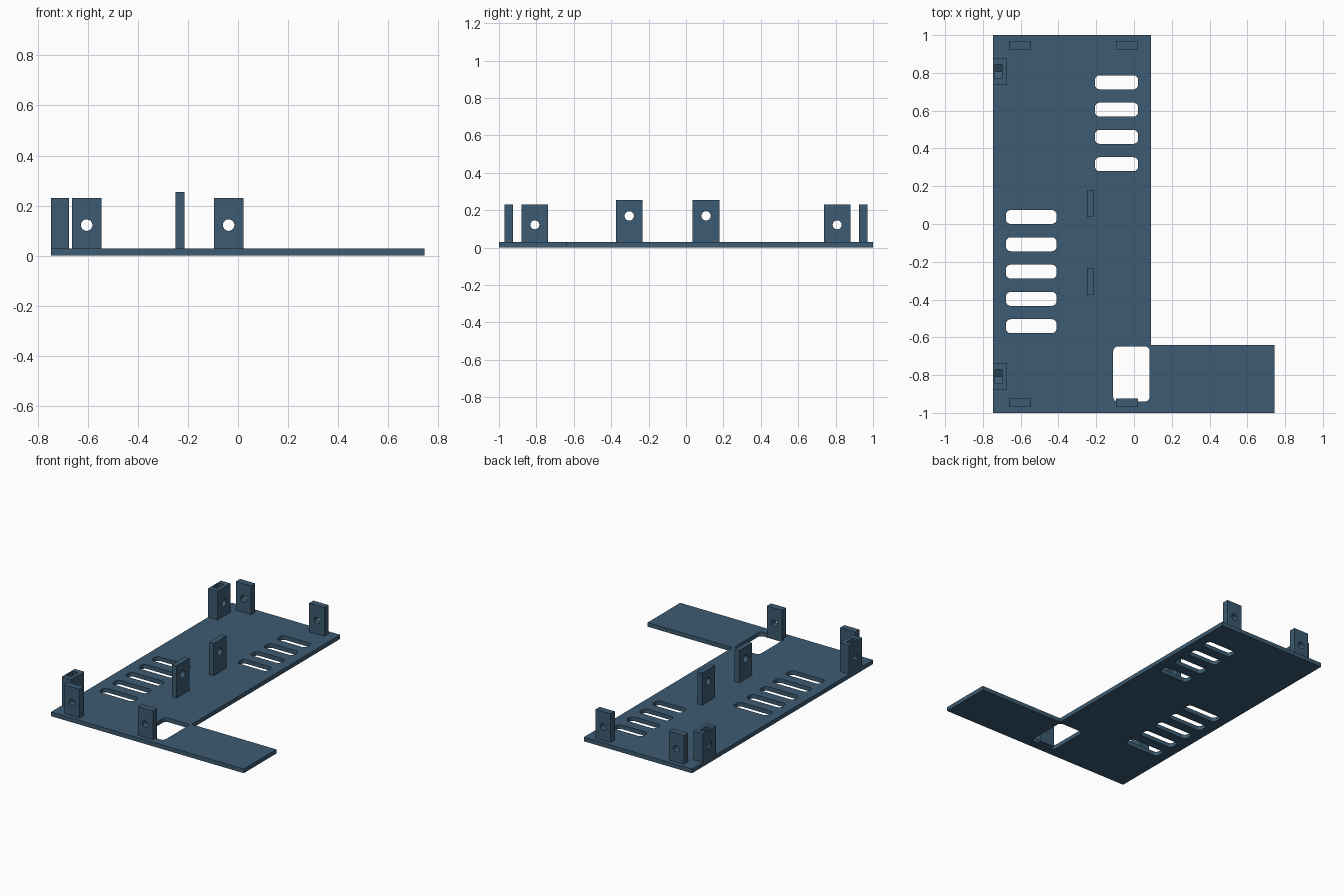
import bpy, bmesh, math
from mathutils import Matrix, Vector

if "Cube" in bpy.data.objects:
    bpy.data.objects.remove(bpy.data.objects["Cube"])

blue = bpy.data.materials.new("slate blue plastic")
blue.diffuse_color = (0.045, 0.105, 0.168, 1)
blue.use_nodes = True
blue.node_tree.nodes["Principled BSDF"].inputs["Base Color"].default_value = blue.diffuse_color

T = 0.029  # plate thickness


def rounded(x0, x1, y0, y1, r=0.025, n=4):
    """Rounded rectangle outline."""
    pts = []
    corners = [(x1 - r, y1 - r), (x0 + r, y1 - r), (x0 + r, y0 + r), (x1 - r, y0 + r)]
    for k, (cx, cy) in enumerate(corners):
        for i in range(n + 1):
            a = math.pi / 2 * (k + i / n)
            pts.append((cx + r * math.cos(a), cy + r * math.sin(a)))
    return pts


def circle(cx, cy, r, n=24):
    return [(cx + r * math.cos(2 * math.pi * i / n), cy + r * math.sin(2 * math.pi * i / n))
            for i in range(n)]


def solid(name, loops, depth, matrix=Matrix()):
    """Extrude an outline with holes from local z = 0 to depth."""
    curve = bpy.data.curves.new(name, 'CURVE')
    curve.dimensions, curve.fill_mode, curve.extrude = '2D', 'BOTH', depth / 2
    for pts in loops:
        s = curve.splines.new('POLY')
        s.points.add(len(pts) - 1)
        for p, (x, y) in zip(s.points, pts):
            p.co = (x, y, 0, 1)
        s.use_cyclic_u = True
    tmp = bpy.data.objects.new(name, curve)
    bpy.context.collection.objects.link(tmp)
    dg = bpy.context.evaluated_depsgraph_get()
    mesh = bpy.data.meshes.new_from_object(tmp.evaluated_get(dg))
    bpy.data.objects.remove(tmp)
    mesh.transform(matrix @ Matrix.Translation((0, 0, depth / 2)))
    bm = bmesh.new()
    bm.from_mesh(mesh)
    bmesh.ops.remove_doubles(bm, verts=bm.verts, dist=1e-5)
    bmesh.ops.recalc_face_normals(bm, faces=bm.faces)
    for f in bm.faces:
        f.smooth = False
    bm.to_mesh(mesh)
    bm.free()
    mesh.materials.clear()
    mesh.materials.append(blue)
    ob = bpy.data.objects.new(name, mesh)
    bpy.context.collection.objects.link(ob)
    return ob


def upright(name, axis, start, depth, u0, u1, z0, z1, hole_z, hole_r):
    """Standing plate with a centred hole, extruded along x or y."""
    if axis == 'x':   # local (u, v, w) -> (y, z, x)
        m = Matrix(((0, 0, 1, start), (1, 0, 0, 0), (0, 1, 0, 0), (0, 0, 0, 1)))
    else:             # local (u, v, w) -> (x, z, y)
        m = Matrix(((1, 0, 0, 0), (0, 0, 1, start), (0, 1, 0, 0), (0, 0, 0, 1)))
    loops = [[(u0, z0), (u1, z0), (u1, z1), (u0, z1)]]
    if hole_r:
        loops.append(circle((u0 + u1) / 2, hole_z, hole_r))
    return solid(name, loops, depth, m)


# L-shaped base plate with vent slots and a cable window
outline = [(-0.747, -1), (0.745, -1), (0.745, -0.64), (0.09, -0.64), (0.09, 1), (-0.747, 1)]
loops = [outline, rounded(-0.11, 0.083, -0.94, -0.648)]
loops += [rounded(-0.678, -0.41, y - 0.037, y + 0.037)
          for y in (0.037 - 0.1445 * i for i in range(5))]
loops += [rounded(-0.207, 0.022, y - 0.037, y + 0.037)
          for y in (0.75 - 0.1445 * i for i in range(4))]
solid("base_plate", loops, T)

# End tabs along the front and back edges
for end, y in (("front", -0.97), ("back", 0.924)):
    for side, x in (("left", -0.663), ("right", -0.096)):
        upright(f"{end}_{side}_tab", 'y', y, 0.046, x, x + 0.117, 0.01, 0.23, 0.122, 0.023)

# Taller tabs in the middle
for end, y in (("front", -0.375), ("back", 0.036)):
    upright(f"middle_{end}_tab", 'x', -0.25, 0.036, y, y + 0.143, 0.01, 0.254, 0.17, 0.025)

# Nut holder posts, each with a V-bottomed pocket open at the top
for end, yc in (("front", -0.808), ("back", 0.808)):
    post = upright(f"{end}_nut_post", 'x', -0.747, 0.073, yc - 0.071, yc + 0.071,
                   0.01, 0.23, 0.122, 0.024)
    pocket = [(yc - 0.037, 0.3), (yc - 0.037, 0.1), (yc, 0.079), (yc + 0.037, 0.1), (yc + 0.037, 0.3)]
    m = Matrix(((0, 0, 1, -0.737), (1, 0, 0, 0), (0, 1, 0, 0), (0, 0, 0, 1)))
    cutter = solid(f"{end}_pocket_cutter", [pocket], 0.037, m)
    cut = post.modifiers.new("pocket", 'BOOLEAN')
    cut.operation, cut.solver, cut.object = 'DIFFERENCE', 'EXACT', cutter
    dg = bpy.context.evaluated_depsgraph_get()
    mesh = bpy.data.meshes.new_from_object(post.evaluated_get(dg))
    post.modifiers.clear()
    post.data = mesh
    bpy.data.objects.remove(cutter)
